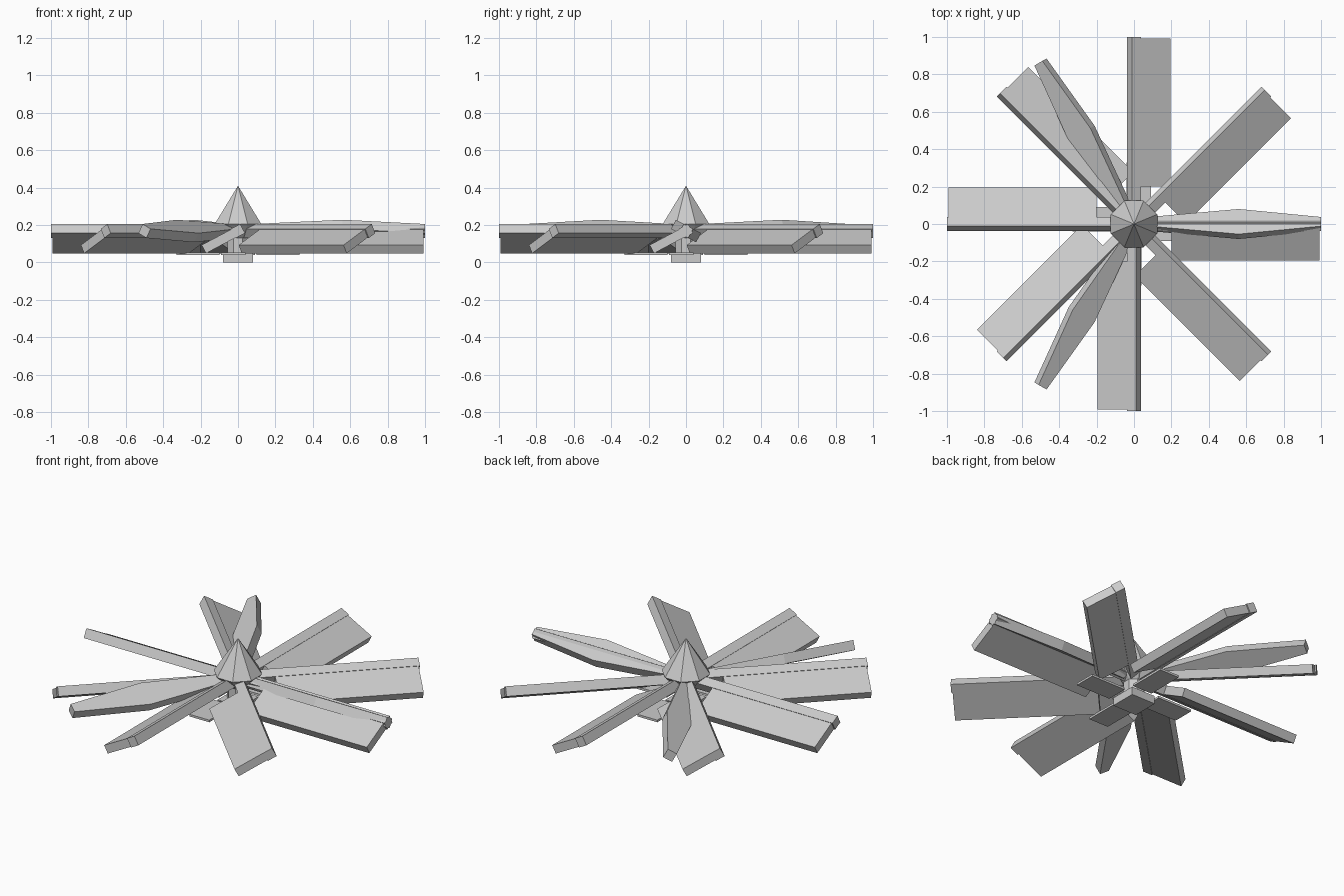
import bpy, math
from mathutils import Matrix

if "Cube" in bpy.data.objects:
    bpy.data.objects.remove(bpy.data.objects["Cube"])

AXLE_Z = 0.168
TILT = math.radians(28)


def mesh_object(name, verts, faces, matrix=Matrix()):
    mesh = bpy.data.meshes.new(name)
    mesh.from_pydata([matrix @ Matrix.Translation(v).to_translation() for v in verts], [], faces)
    obj = bpy.data.objects.new(name, mesh)
    bpy.context.collection.objects.link(obj)
    return obj


def loft(name, sections, matrix):
    """Rectangular bar through sections (x, y_min, y_max, z_min, z_max)."""
    verts, faces = [], []
    for x, y0, y1, z0, z1 in sections:
        verts += [(x, y0, z0), (x, y1, z0), (x, y1, z1), (x, y0, z1)]
    for s in range(len(sections) - 1):
        for i in range(4):
            a, b = s * 4 + i, s * 4 + (i + 1) % 4
            faces.append((a, a + 4, b + 4, b))
    n = len(verts)
    faces += [(0, 1, 2, 3), (n - 1, n - 2, n - 3, n - 4)]
    return loft_fix(mesh_object(name, verts, faces, matrix))


def loft_fix(obj):
    # consistent outward normals
    import bmesh
    bm = bmesh.new()
    bm.from_mesh(obj.data)
    bmesh.ops.recalc_face_normals(bm, faces=bm.faces)
    bm.to_mesh(obj.data)
    bm.free()
    return obj


def box(name, x0, x1, y0, y1, z0, z1, matrix=Matrix()):
    return loft(name, [(x0, y0, y1, z0, z1), (x1, y0, y1, z0, z1)], matrix)


def spoke_frame(degrees, tilt):
    return (Matrix.Translation((0, 0, AXLE_Z))
            @ Matrix.Rotation(math.radians(degrees), 4, 'Z')
            @ Matrix.Rotation(tilt, 4, 'X'))


# Eight sails: a square spar with a sloping board on its clockwise side
h = 0.0277
for k in range(8):
    frame = spoke_frame(k * 45, TILT)
    box("sail_spar", 0.05, 1.0, -h, h, -h, h, frame)
    box("sail_board", 0.2, 0.993, -0.207, 0, -0.025, 0.025, frame)

# Three wider-bellied blades pitched the other way
for k in range(3):
    loft("propeller_blade",
         [(0.08, -h, h, -h, h), (0.56, -0.076, 0.076, -h, h), (1.0, -h, h, -h, h)],
         spoke_frame(k * 120, -TILT))

# Octagonal hub with pointed cap
verts, faces = [], []
for r, z in [(0.06, 0.04), (0.06, 0.13), (0.135, 0.205)]:
    for i in range(8):
        a = math.radians(22.5 + 45 * i)
        verts.append((r * math.cos(a), r * math.sin(a), z))
verts.append((0, 0, 0.41))
for i in range(8):
    j = (i + 1) % 8
    faces += [(i, j, j + 8, i + 8), (i + 8, j + 8, j + 16, i + 16), (i + 16, j + 16, 24)]
faces.append(tuple(range(7, -1, -1)))
loft_fix(mesh_object("hub_cap", verts, faces))

# Square foot block and thin cross plates under the sails
box("foot_block", -0.08, 0.08, -0.08, 0.08, 0, 0.048)
for k in range(4):
    box("foot_plate", 0.1, 0.33, -0.09, 0.04, 0.04, 0.053,
        Matrix.Rotation(math.radians(90 * k), 4, 'Z'))
